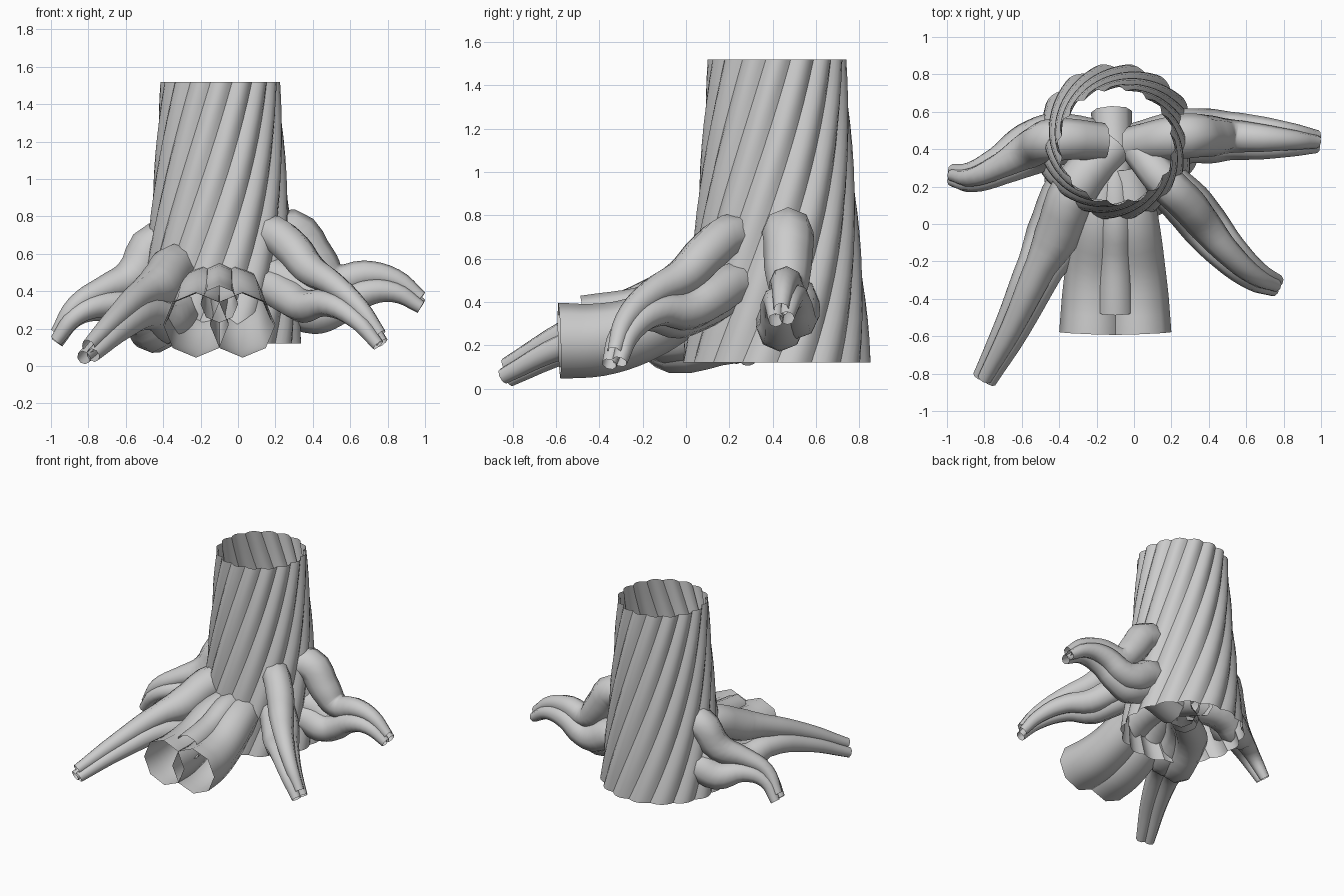
import bpy, bmesh, math
from mathutils import Vector

if "Cube" in bpy.data.objects:
    bpy.data.objects.remove(bpy.data.objects["Cube"])


def finish(obj, angle):
    bpy.ops.object.select_all(action='DESELECT')
    obj.select_set(True)
    bpy.context.view_layer.objects.active = obj
    if obj.type == 'CURVE':
        bpy.ops.object.convert(target='MESH')
    bpy.ops.object.shade_smooth_by_angle(angle=math.radians(angle))


def tubes(name, paths):
    """Open eight-sided tubes; each path is a list of (position, radius)."""
    cu = bpy.data.curves.new(name, 'CURVE')
    cu.dimensions = '3D'
    cu.bevel_depth = 1.0
    cu.bevel_resolution = 2
    cu.resolution_u = 4
    for path in paths:
        sp = cu.splines.new('BEZIER')
        sp.bezier_points.add(len(path) - 1)
        for bp, (co, r) in zip(sp.bezier_points, path):
            bp.co = co
            bp.radius = r
            bp.handle_left_type = bp.handle_right_type = 'AUTO'
    obj = bpy.data.objects.new(name, cu)
    bpy.context.collection.objects.link(obj)
    finish(obj, 60)


def root(name, pts):
    """Three strands around a centre path of (x, y, z, strand radius, vertical spread)."""
    strands = [[], [], []]
    for i, (x, y, z, r, up) in enumerate(pts):
        a, b = pts[max(i - 1, 0)], pts[min(i + 1, len(pts) - 1)]
        side = Vector((a[1] - b[1], b[0] - a[0], 0)).normalized()
        c = Vector((x, y, z))
        wide = 0.12 + 0.63 * i / (len(pts) - 1)   # strands fan out towards the tip
        for s, (k, v) in zip(strands, ((0, 1), (wide, -0.6), (-wide, -1.0))):
            s.append((c + side * k * r + Vector((0, 0, v * up)), r))
    tubes(name, strands)


# Fluted, twisted, tapering trunk, open at both ends
LOBES, PER, RINGS = 16, 6, 14
n = LOBES * PER
bm = bmesh.new()
rings = []
for j in range(RINGS + 1):
    t = j / RINGS
    rad = 0.44 - 0.15 * t + 0.03 * t * t
    ring = []
    for i in range(n):
        lobe = abs(math.sin(math.pi * i / PER))
        a = 2 * math.pi * i / n + math.radians(80) * t
        r = rad - 0.025 * (1 - lobe)
        ring.append(bm.verts.new((-0.095 + r * math.cos(a), 0.42 + r * math.sin(a), 0.12 + 1.4 * t)))
    rings.append(ring)
for lo, hi in zip(rings, rings[1:]):
    for i in range(n):
        k = (i + 1) % n
        bm.faces.new((lo[i], lo[k], hi[k], hi[i]))
me = bpy.data.meshes.new("trunk")
bm.to_mesh(me)
bm.free()
trunk = bpy.data.objects.new("trunk", me)
bpy.context.collection.objects.link(trunk)
finish(trunk, 40)

# Tapering roots
root("front_left_root", [
    (-0.10, 0.42, 0.34, 0.10, 0.12), (-0.31, 0.20, 0.39, 0.125, 0.15),
    (-0.42, -0.08, 0.31, 0.12, 0.12), (-0.50, -0.23, 0.32, 0.085, 0.07),
    (-0.65, -0.55, 0.22, 0.06, 0.04), (-0.80, -0.83, 0.075, 0.038, 0.03)])
root("left_root", [
    (-0.16, 0.44, 0.45, 0.10, 0.12), (-0.43, 0.45, 0.50, 0.115, 0.16),
    (-0.56, 0.40, 0.38, 0.105, 0.10), (-0.72, 0.31, 0.36, 0.07, 0.05),
    (-0.87, 0.25, 0.29, 0.05, 0.035), (-0.97, 0.26, 0.15, 0.035, 0.025)])
root("front_right_root", [
    (0.02, 0.40, 0.50, 0.09, 0.11), (0.17, 0.22, 0.57, 0.10, 0.14),
    (0.29, 0.10, 0.50, 0.10, 0.13), (0.38, -0.01, 0.42, 0.09, 0.10),
    (0.50, -0.15, 0.39, 0.07, 0.055), (0.65, -0.28, 0.28, 0.05, 0.035),
    (0.76, -0.33, 0.14, 0.035, 0.028)])
root("right_root", [
    (-0.02, 0.42, 0.42, 0.10, 0.16), (0.28, 0.47, 0.52, 0.12, 0.20),
    (0.42, 0.47, 0.42, 0.11, 0.14), (0.52, 0.47, 0.38, 0.09, 0.08),
    (0.68, 0.46, 0.44, 0.075, 0.05), (0.84, 0.45, 0.43, 0.055, 0.035),
    (0.98, 0.44, 0.34, 0.035, 0.025)])

# Cut-off front root: two wide hollow strands and a shorter upper one
wide = [(0.125, -0.585, 0.22, 0.175), (0.118, -0.40, 0.225, 0.168), (0.11, -0.22, 0.27, 0.155),
        (0.09, 0.03, 0.39, 0.14), (0.05, 0.30, 0.42, 0.11)]
upper = [(-0.1, -0.47, 0.33, 0.10), (-0.1, -0.20, 0.38, 0.09),
         (-0.1, 0.05, 0.46, 0.09), (-0.12, 0.60, 0.30, 0.11)]
tubes("front_cut_root", [
    [((-0.1 + s * x, y, z), r) for x, y, z, r in wide] for s in (-1, 1)
] + [[((x, y, z), r) for x, y, z, r in upper]])
